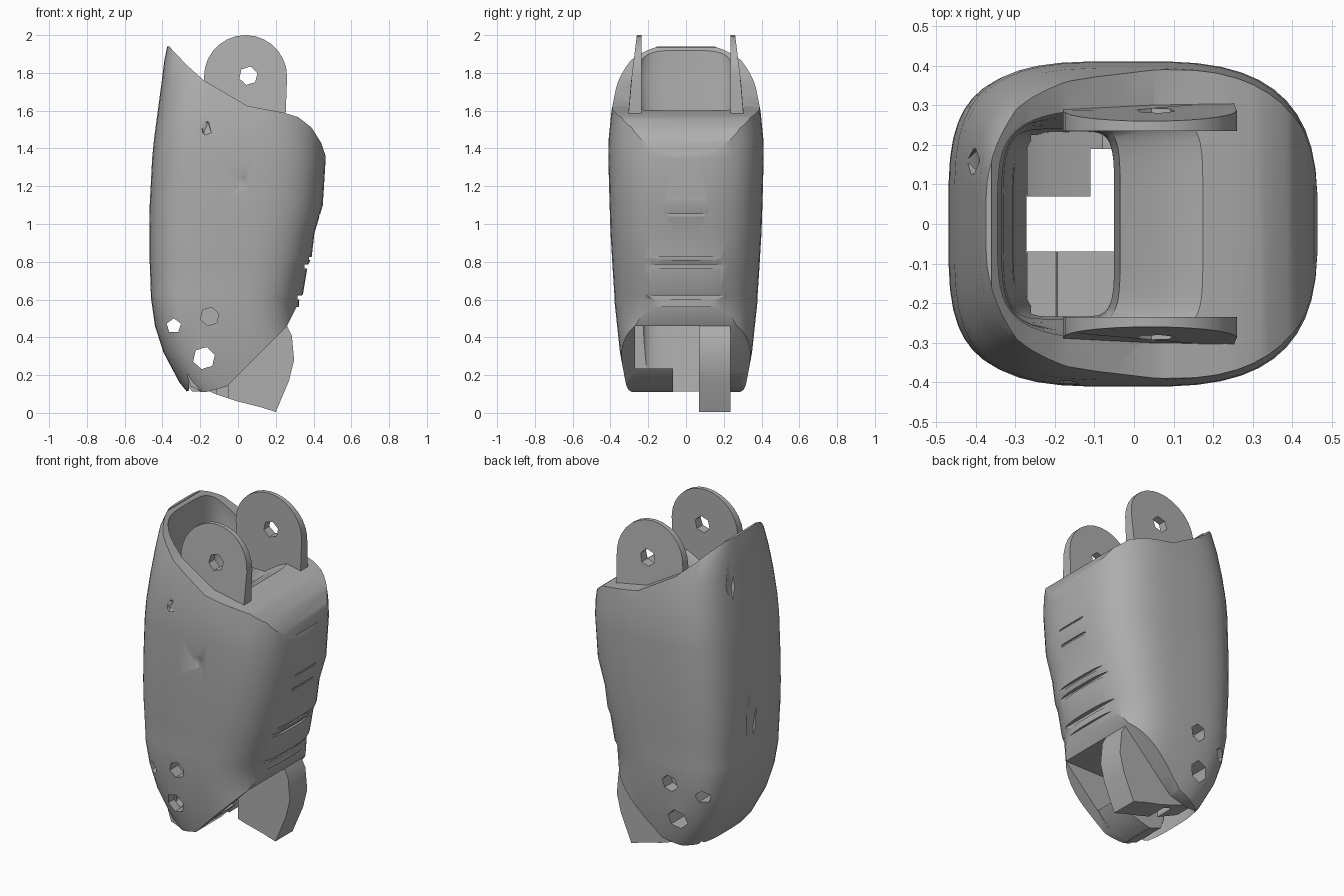
import bpy, bmesh, math

cube = bpy.data.objects.get("Cube")
if cube:
    bpy.data.objects.remove(cube)

grey = bpy.data.materials.new("plain grey")
grey.use_nodes = True
grey.diffuse_color = (0.42, 0.42, 0.42, 1)
grey.node_tree.nodes["Principled BSDF"].inputs["Base Color"].default_value = (0.42, 0.42, 0.42, 1)


def make(name, bm):
    bmesh.ops.recalc_face_normals(bm, faces=bm.faces)
    mesh = bpy.data.meshes.new(name)
    bm.to_mesh(mesh)
    bm.free()
    obj = bpy.data.objects.new(name, mesh)
    mesh.materials.append(grey)
    bpy.context.collection.objects.link(obj)
    return obj


def loft(name, rows, right_power, left_power, sides=48):
    """Stack rounded-box rings given as (z, x_min, x_max, half_depth)."""
    bm = bmesh.new()
    rings = []
    for z, x0, x1, b in rows:
        ring = []
        for i in range(sides):
            t = 2 * math.pi * (i + 0.5) / sides
            c, s = math.cos(t), math.sin(t)
            power = right_power if c > 0 else left_power
            px = math.copysign(abs(c) ** (2 / power), c)
            py = math.copysign(abs(s) ** (2 / power), s)
            ring.append(bm.verts.new(((x0 + x1) / 2 + px * (x1 - x0) / 2, py * b, z)))
        rings.append(ring)
    for low, high in zip(rings, rings[1:]):
        for i in range(sides):
            j = (i + 1) % sides
            bm.faces.new((low[i], low[j], high[j], high[i]))
    bm.faces.new(rings[0][::-1])
    bm.faces.new(rings[-1])
    return make(name, bm)


def prism(name, outline, y0, y1):
    """Extrude an (x, z) outline along y."""
    bm = bmesh.new()
    face = bm.faces.new([bm.verts.new((x, y0, z)) for x, z in outline])
    out = bmesh.ops.extrude_face_region(bm, geom=[face])
    moved = [v for v in out["geom"] if isinstance(v, bmesh.types.BMVert)]
    bmesh.ops.translate(bm, verts=moved, vec=(0, y1 - y0, 0))
    return make(name, bm)


def box(name, x0, x1, y0, y1, z0, z1):
    return prism(name, [(x0, z0), (x1, z0), (x1, z1), (x0, z1)], y0, y1)


def polygon(x, z, r, sides, turn=0.3):
    return [(x + r * math.cos(turn + 2 * math.pi * i / sides),
             z + r * math.sin(turn + 2 * math.pi * i / sides)) for i in range(sides)]


def dent(x, y, z, sx, sy, sz):
    bm = bmesh.new()
    bmesh.ops.create_icosphere(bm, subdivisions=1, radius=1)
    bmesh.ops.scale(bm, vec=(sx, sy, sz), verts=bm.verts)
    bmesh.ops.translate(bm, vec=(x, y, z), verts=bm.verts)
    return make("dent_cutter", bm)


def cut(target, cutter):
    cutter.hide_render = True
    mod = target.modifiers.new("cut", "BOOLEAN")
    mod.operation, mod.solver, mod.object = "DIFFERENCE", "EXACT", cutter
    bpy.context.view_layer.objects.active = target
    bpy.ops.object.modifier_apply(modifier=mod.name)
    bpy.data.objects.remove(cutter)


# outer shell
shell = loft("finger_shell", [
    (0.10, -0.26, 0.34, 0.305), (0.16, -0.31, 0.34, 0.32), (0.32, -0.395, 0.335, 0.35),
    (0.46, -0.44, 0.32, 0.365), (0.60, -0.46, 0.325, 0.38), (0.63, -0.462, 0.345, 0.38),
    (0.78, -0.467, 0.37, 0.39), (0.82, -0.47, 0.39, 0.392), (0.95, -0.47, 0.405, 0.40),
    (1.10, -0.468, 0.45, 0.405), (1.35, -0.455, 0.465, 0.412), (1.45, -0.445, 0.46, 0.41),
    (1.60, -0.425, 0.44, 0.395), (1.75, -0.405, 0.40, 0.365), (1.87, -0.39, 0.35, 0.325),
    (1.94, -0.375, 0.30, 0.26)], 3, 3.7)

# sloping open rim with a rounded shoulder, and the slanted underside
cut(shell, prism("rim_cutter", [
    (-0.36, 1.935), (-0.27, 1.84), (-0.18, 1.76), (-0.06, 1.69), (0.05, 1.625),
    (0.24, 1.59), (0.32, 1.565), (0.39, 1.51), (0.44, 1.43), (0.47, 1.34), (0.6, 1.3),
    (0.6, 2.2), (-0.36, 2.2)], -1, 1))
cut(shell, prism("underside_cutter", [
    (-0.25, 0.115), (-0.17, 0.11), (-0.06, 0.14), (0.02, 0.22), (0.26, 0.46),
    (0.31, 0.56), (0.6, 0.56), (0.6, -0.1), (-0.25, -0.1)], -1, 1))

# hollow core with a flared mouth, and the lower hinge slot
cut(shell, loft("core_cutter", [
    (-0.10, -0.25, -0.05, 0.23), (0.20, -0.28, -0.05, 0.23), (0.50, -0.31, -0.05, 0.235),
    (1.30, -0.33, -0.05, 0.24), (1.45, -0.335, -0.035, 0.25), (1.53, -0.335, 0.05, 0.26),
    (1.58, -0.335, 0.13, 0.265), (1.62, -0.335, 0.21, 0.27), (1.75, -0.345, 0.22, 0.285),
    (2.00, -0.345, 0.22, 0.25)], 6, 4.5))
cut(shell, box("slot_cutter", -0.26, 0.6, -0.27, 0.225, -0.1, 0.46))

# shallow grip grooves on the pad
for z, height, depth in ((0.60, 0.022, 0.315), (0.765, 0.02, 0.352), (0.81, 0.014, 0.375),
                         (1.04, 0.012, 0.425), (1.13, 0.01, 0.445), (1.38, 0.01, 0.455)):
    half = 0.25 if z < 1 else 0.1
    cut(shell, box("groove_cutter", depth, 0.6, -half, half, z, z + height))

# cord holes and small dents
cut(shell, prism("cord_cutter", polygon(-0.34, 0.46, 0.04, 5), -1, 1))
for side in (-1, 1):
    cut(shell, prism("blind_cutter", polygon(-0.15, 0.51, 0.05, 6), side * 0.29, side * 0.5))
for spot in ((-0.17, -0.425, 1.51, 0.04, 0.04, 0.06), (0.02, -0.42, 1.22, 0.05, 0.02, 0.06),
             (-0.425, 0.16, 1.74, 0.04, 0.05, 0.15), (-0.48, 0.05, 0.87, 0.03, 0.06, 0.18),
             (0.31, -0.37, 0.93, 0.03, 0.03, 0.03), (0.37, -0.34, 1.0, 0.03, 0.03, 0.04)):
    cut(shell, dent(*spot))

# upper hinge lugs, thinner towards the top
for side, name in ((-1, "front_hinge_lug"), (1, "back_hinge_lug")):
    arc = [(0.04 + 0.22 * math.cos(math.pi * i / 14), 1.78 + 0.22 * math.sin(math.pi * i / 14))
           for i in range(15)]
    lug = prism(name, [(-0.17, 1.52), (0.25, 1.52)] + arc, side * 0.235, side * 0.31)
    cut(lug, prism("hole_cutter", polygon(0.055, 1.785, 0.05, 6), -1, 1))
    for v in lug.data.vertices:
        if abs(v.co.y) > 0.3:
            v.co.y -= side * 0.05 * max(0, (v.co.z - 1.6) / 0.4)

# lower hinge knuckle against the back wall, with a cord gap through it
knuckle = prism("lower_knuckle", [
    (0.25, 0.48), (0.285, 0.41), (0.297, 0.28), (0.27, 0.17), (0.20, 0.005), (0.12, 0.03),
    (0.0, 0.06), (-0.12, 0.10), (-0.25, 0.16), (-0.27, 0.25), (-0.22, 0.36), (-0.08, 0.48)],
    0.07, 0.235)
cut(knuckle, box("gap_cutter", -0.11, -0.05, 0, 0.19, -0.1, 0.6))

# lower hinge block against the front wall
block = prism("lower_block", [
    (-0.27, 0.20), (-0.25, 0.14), (-0.17, 0.11), (-0.06, 0.14), (0.03, 0.235), (-0.27, 0.235)],
    -0.28, -0.07)

# pin hole running through the whole lower hinge
for part in (shell, knuckle, block):
    cut(part, prism("pin_cutter", polygon(-0.18, 0.29, 0.06, 6), -1, 1))

# smooth shading with crisp edges
bpy.ops.object.select_all(action="DESELECT")
for obj in bpy.context.scene.objects:
    if obj.type == "MESH":
        obj.select_set(True)
bpy.context.view_layer.objects.active = shell
bpy.ops.object.shade_smooth_by_angle(angle=math.radians(32))
